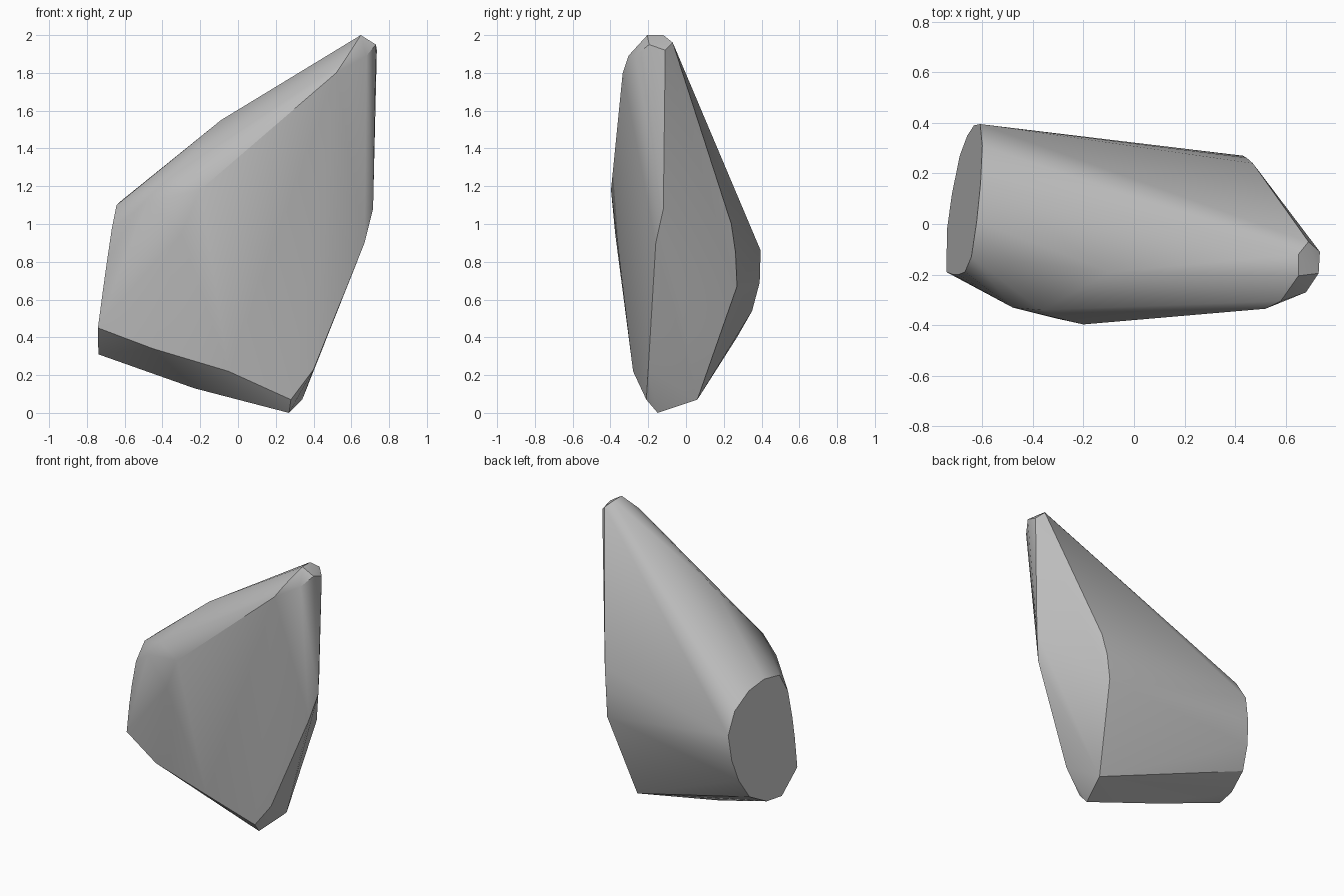
import bpy, bmesh, math

cube = bpy.data.objects.get("Cube")
if cube:
    bpy.data.objects.remove(cube)

# Plain stone colour
stone = bpy.data.materials.new("grey_stone")
stone.use_nodes = True
grey = (0.5, 0.5, 0.5, 1)
stone.diffuse_color = grey
stone.node_tree.nodes["Principled BSDF"].inputs["Base Color"].default_value = grey

# Flat oval end: outline as (y, z) lying on a slanted plane
end_outline = [(-.13, 1.1), (-.19, .97), (-.2, .8), (-.2, .65), (-.19, .45),
               (-.02, .31), (.12, .32), (.27, .4), (.35, .54), (.39, .69),
               (.395, .86), (.31, 1.0), (.16, 1.09), (.01, 1.12)]
end_cap = [(-.78 + .13 * y + .14 * z, y, z) for y, z in end_outline]

# Blunt pointed tip
tip = [(.65, -.12, 2), (.65, -.205, 2), (.69, -.07, 1.96), (.735, -.11, 1.92),
       (.73, -.195, 1.95), (.68, -.27, 1.89), (.58, -.305, 1.89), (.52, -.335, 1.8)]

# Broken side facet
side = [(.715, -.12, 1.08), (.67, -.16, .9), (.4, -.2, .23),
        (.43, .27, .67), (.445, .262, .85), (.47, .24, 1.0)]

# Bulging front and upper shoulder
front = [(-.2, -.397, 1.18), (-.37, -.34, 1.24), (-.48, -.33, 1.12),
         (-.09, -.19, 1.55), (-.3, -.375, .95)]

# Lower edge
base = [(.27, -.15, 0), (.28, -.21, .07), (.34, .06, .07), (-.05, -.28, .22),
        (-.45, -.28, .34), (-.23, -.05, .13)]

# Wrap all corners in one faceted stone
bm = bmesh.new()
for point in end_cap + tip + side + front + base:
    bm.verts.new(point)
hull = bmesh.ops.convex_hull(bm, input=bm.verts)
loose = {v for v in hull["geom_interior"] + hull["geom_unused"]
         if isinstance(v, bmesh.types.BMVert)}
bmesh.ops.delete(bm, geom=list(loose), context="VERTS")
bmesh.ops.dissolve_limit(bm, angle_limit=math.radians(1.5),
                         verts=bm.verts, edges=bm.edges)
bmesh.ops.recalc_face_normals(bm, faces=bm.faces)

mesh = bpy.data.meshes.new("stone_shard")
bm.to_mesh(mesh)
bm.free()
mesh.materials.append(stone)
shard = bpy.data.objects.new("stone_shard", mesh)
bpy.context.collection.objects.link(shard)

# Soft facets with crisp main edges
bpy.ops.object.select_all(action="DESELECT")
shard.select_set(True)
bpy.context.view_layer.objects.active = shard
bpy.ops.object.shade_smooth_by_angle(angle=math.radians(30))
